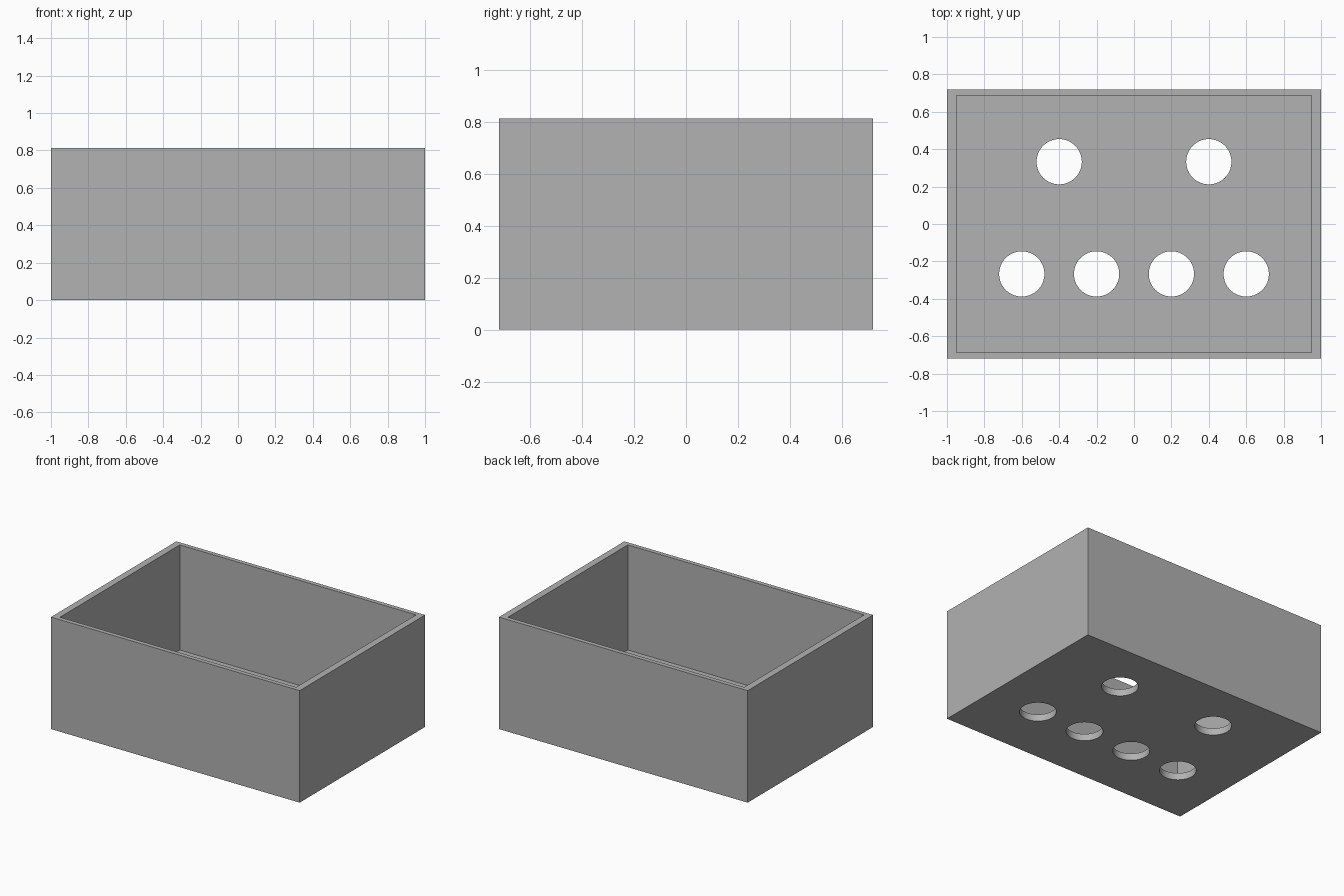
import bpy

default = bpy.data.objects.get("Cube")
if default:
    bpy.data.objects.remove(default, do_unlink=True)

# Overall sizes
WIDTH, DEPTH, HEIGHT = 2.0, 1.44, 0.814
SIDE_WALL, END_WALL, FLOOR = 0.05, 0.032, 0.05
HOLE_RADIUS = 0.121

grey = bpy.data.materials.new("plain_grey")
grey.use_nodes = True
colour = (0.445, 0.445, 0.445, 1)
grey.diffuse_color = colour
grey.node_tree.nodes["Principled BSDF"].inputs["Base Color"].default_value = colour


def block(name, width, depth, bottom, top):
    bpy.ops.mesh.primitive_cube_add(size=1, location=(0, 0, (bottom + top) / 2))
    ob = bpy.context.object
    ob.name = name
    ob.scale = (width, depth, top - bottom)
    bpy.ops.object.transform_apply(location=True, rotation=False, scale=True)
    return ob


def cut(target, cutter):
    cutter.hide_render = True
    mod = target.modifiers.new("cut", "BOOLEAN")
    mod.operation = "DIFFERENCE"
    mod.solver = "EXACT"
    mod.object = cutter
    bpy.context.view_layer.objects.active = target
    bpy.ops.object.modifier_apply(modifier=mod.name)
    bpy.data.objects.remove(cutter, do_unlink=True)


# Open-topped box
box = block("open_box", WIDTH, DEPTH, 0, HEIGHT)
box.data.materials.append(grey)
cut(box, block("cavity_cutter", WIDTH - 2 * SIDE_WALL, DEPTH - 2 * END_WALL,
               FLOOR, HEIGHT + 0.2))

# Round floor holes: two at the back, four at the front, mirrored left to right
for x, y in ((0.4, 0.333), (0.2, -0.267), (0.6, -0.267)):
    for side in (-1, 1):
        bpy.ops.mesh.primitive_cylinder_add(vertices=64, radius=HOLE_RADIUS,
                                            depth=4 * FLOOR, location=(side * x, y, 0))
        cutter = bpy.context.object
        cutter.name = "hole_cutter"
        cut(box, cutter)

# Smooth hole rims, crisp box edges
bpy.ops.object.select_all(action="DESELECT")
box.select_set(True)
bpy.context.view_layer.objects.active = box
bpy.ops.object.shade_smooth_by_angle()
